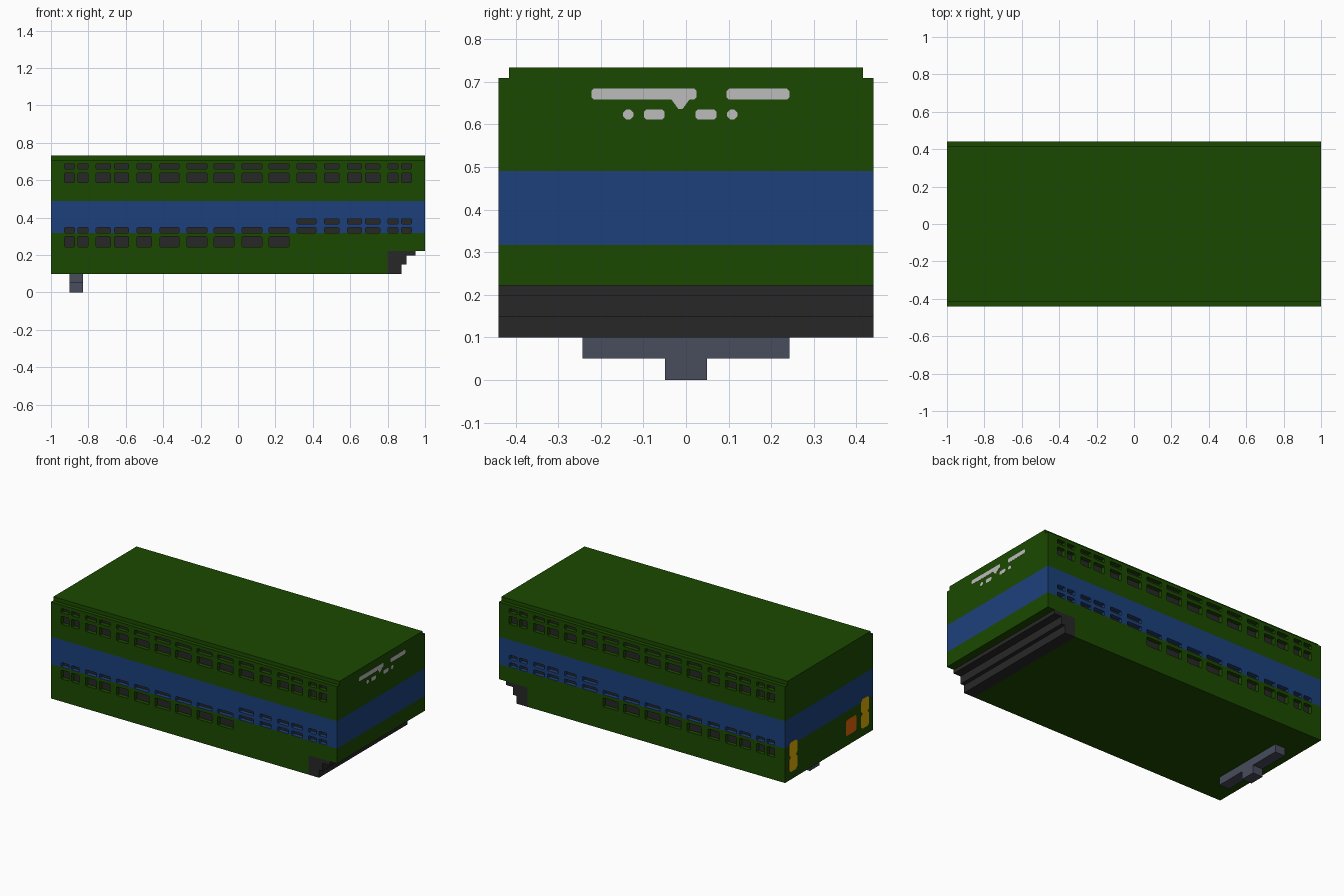
import bpy
import bmesh

if "Cube" in bpy.data.objects:
    bpy.data.objects.remove(bpy.data.objects["Cube"], do_unlink=True)


def material(name, srgb):
    col = [((c / 255 + 0.055) / 1.055) ** 2.4 if c > 10 else c / 255 / 12.92 for c in srgb] + [1]
    m = bpy.data.materials.new(name)
    m.use_nodes = True
    m.diffuse_color = col
    bsdf = m.node_tree.nodes["Principled BSDF"]
    bsdf.inputs["Base Color"].default_value = col
    bsdf.inputs["Roughness"].default_value = 0.8
    return m


GREEN = material("dark green", (27, 73, 0))
BLUE = material("band blue", (28, 64, 124))
DARK = material("charcoal", (39, 39, 39))
STEEL = material("blue grey", (72, 76, 92))
WHITE = material("light grey", (188, 188, 188))
YELLOW = material("yellow", (222, 172, 5))
ORANGE = material("orange", (225, 98, 5))


def new_object(name, bm, *mats):
    bmesh.ops.recalc_face_normals(bm, faces=bm.faces)
    me = bpy.data.meshes.new(name)
    bm.to_mesh(me)
    bm.free()
    for m in mats:
        me.materials.append(m)
    ob = bpy.data.objects.new(name, me)
    bpy.context.scene.collection.objects.link(ob)
    return ob


def prism(bm, outline, axis, a, b):
    """Extrude a 2D outline from a to b; axis 'y' uses (x, z), axis 'x' uses (y, z)."""
    def point(p, t):
        return (p[0], t, p[1]) if axis == "y" else (t, p[0], p[1])
    lo = [bm.verts.new(point(p, a)) for p in outline]
    hi = [bm.verts.new(point(p, b)) for p in outline]
    bm.faces.new(lo)
    bm.faces.new(hi)
    n = len(outline)
    for i in range(n):
        j = (i + 1) % n
        bm.faces.new((lo[i], lo[j], hi[j], hi[i]))


def rect(x0, x1, z0, z1, c=0.0):
    """Rectangle outline, with corners cut by c."""
    if c == 0:
        return [(x0, z0), (x1, z0), (x1, z1), (x0, z1)]
    return [(x0 + c, z0), (x1 - c, z0), (x1, z0 + c), (x1, z1 - c),
            (x1 - c, z1), (x0 + c, z1), (x0, z1 - c), (x0, z0 + c)]


def solid(name, mat, axis, a, b, *outlines):
    bm = bmesh.new()
    for o in outlines:
        prism(bm, o, axis, a, b)
    return new_object(name, bm, mat)


W, INSET = 0.44, 0.415
BAND = (0.317, 0.49)

# Main body with a notch under the +x end
body = solid("body", GREEN, "y", -W, W,
             [(-1, 0.10), (0.8, 0.10), (0.8, 0.222), (1, 0.222), (1, 0.709), (-1, 0.709)])

# Window cutters: columns mirrored about x = 0, on both long sides
columns = [(0.074, 0.107), (0.22, 0.107), (0.366, 0.101), (0.501, 0.079),
           (0.623, 0.076), (0.72, 0.076), (0.829, 0.054), (0.901, 0.054)]
cut = bmesh.new()
for cx, w in columns:
    for s in (-1, 1):
        x = s * cx
        rows = [(0.661, 0.688, 0.003), (0.588, 0.639, 0.004), (0.319, 0.346, 0.003)]
        if x > 0.3:
            rows.append((0.367, 0.394, 0.003))
        else:
            rows.append((0.243, 0.298, 0.004))
        for z0, z1, c in rows:
            for side in (-1, 1):
                prism(cut, rect(x - w / 2, x + w / 2, z0, z1, c), "y",
                      side * INSET, side * 0.5)
cutter = new_object("window_cutter", cut)
cutter.hide_render = True
mod = body.modifiers.new("windows", "BOOLEAN")
mod.operation = "DIFFERENCE"
mod.solver = "EXACT"
mod.object = cutter
dg = bpy.context.evaluated_depsgraph_get()
cut_mesh = bpy.data.meshes.new_from_object(body.evaluated_get(dg))
body.modifiers.clear()
body.data = cut_mesh
bpy.data.objects.remove(cutter, do_unlink=True)
body.data.materials.clear()
for m in (GREEN, BLUE, DARK):
    body.data.materials.append(m)

# Split at the band edges, then colour the band and the window panes
bm = bmesh.new()
bm.from_mesh(body.data)
for z in BAND:
    bmesh.ops.bisect_plane(bm, geom=bm.verts[:] + bm.edges[:] + bm.faces[:],
                           plane_co=(0, 0, z), plane_no=(0, 0, 1))
bm.normal_update()
for f in bm.faces:
    c = f.calc_center_median()
    if abs(f.normal.y) > 0.9 and abs(c.y) < W - 0.01:
        f.material_index = 2
    else:
        f.material_index = 1 if BAND[0] < c.z < BAND[1] else 0
bm.to_mesh(body.data)
bm.free()

# Slightly narrower roof slab
solid("roof", GREEN, "y", -INSET, INSET, rect(-1, 1, 0.709, 0.733))

# Stepped block under the +x end
solid("stepped_skirt", DARK, "y", -W, W,
      [(0.8, 0.10), (0.875, 0.10), (0.875, 0.149), (0.90, 0.149),
       (0.90, 0.198), (0.95, 0.198), (0.95, 0.222), (0.8, 0.222)])

# Coupling under the -x end
solid("coupling_bar", STEEL, "x", -0.90, -0.83, rect(-0.243, 0.243, 0.05, 0.10))
solid("coupling_foot", STEEL, "x", -0.90, -0.83, rect(-0.049, 0.049, 0.0, 0.05))

# Pale markings on the +x end
solid("end_marking", WHITE, "x", 0.999, 1.001,
      rect(-0.222, 0.025, 0.658, 0.684, 0.006),
      rect(0.095, 0.243, 0.658, 0.684, 0.006),
      [(-0.034, 0.658), (-0.018, 0.636), (-0.008, 0.636), (0.008, 0.658)],
      rect(-0.148, -0.123, 0.611, 0.635, 0.008),
      rect(-0.099, -0.050, 0.611, 0.635, 0.006),
      rect(0.022, 0.072, 0.611, 0.635, 0.006),
      rect(0.096, 0.121, 0.611, 0.635, 0.008))

# Yellow lamp pairs and orange panel on the -x end
for s, name in ((1, "back_lamp"), (-1, "front_lamp")):
    y0, y1 = sorted((s * 0.318, s * 0.398))
    solid(name, YELLOW, "x", -1.001, -0.999,
          rect(y0, y1, 0.148, 0.242, 0.014), rect(y0, y1, 0.242, 0.335, 0.014))
solid("orange_panel", ORANGE, "x", -1.001, -0.999, rect(-0.27, -0.168, 0.162, 0.262, 0.008))
